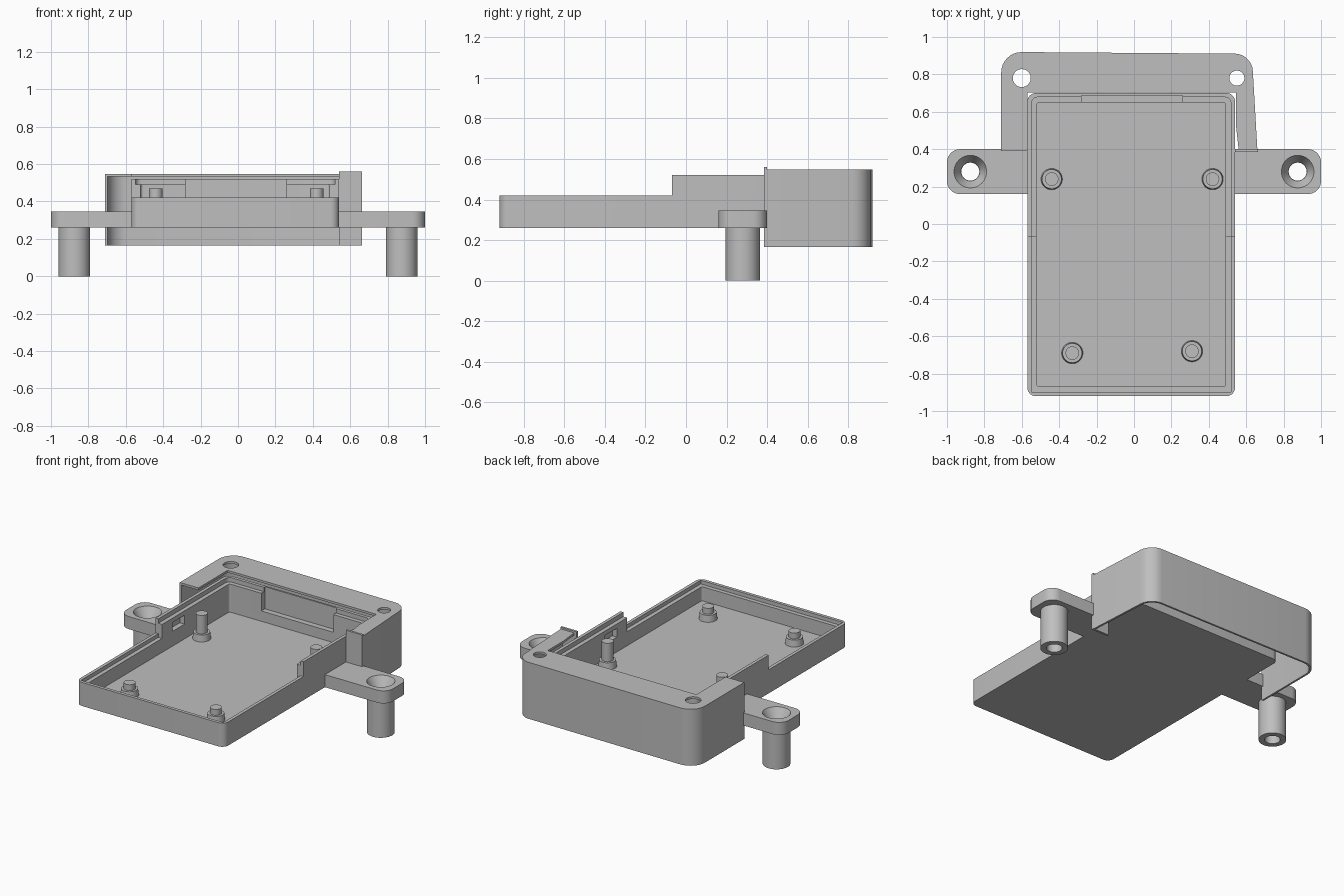
import bpy, bmesh, math
from mathutils import Vector

cube = bpy.data.objects.get("Cube")
if cube:
    bpy.data.objects.remove(cube, do_unlink=True)

# Single plastic colour
GREY = (0.52, 0.52, 0.52, 1)
plastic = bpy.data.materials.new("grey_plastic")
plastic.use_nodes = True
plastic.diffuse_color = GREY
plastic.node_tree.nodes["Principled BSDF"].inputs["Base Color"].default_value = GREY


def rounded(corners, steps=8):
    """Outline from (x, y, radius) corners, each rounded with an arc."""
    pts = []
    for i, (x, y, r) in enumerate(corners):
        p = Vector((x, y))
        if r == 0:
            pts.append(p)
            continue
        u = (Vector(corners[i - 1][:2]) - p).normalized()
        v = (Vector(corners[(i + 1) % len(corners)][:2]) - p).normalized()
        for k in range(steps + 1):
            t = math.pi / 2 * k / steps
            pts.append(p + u * r * (1 - math.sin(t)) + v * r * (1 - math.cos(t)))
    return pts


def rect(x0, x1, y0, y1, r=0):
    return rounded([(x0, y0, r), (x1, y0, r), (x1, y1, r), (x0, y1, r)])


def finish(name, bm):
    bmesh.ops.recalc_face_normals(bm, faces=bm.faces)
    mesh = bpy.data.meshes.new(name)
    bm.to_mesh(mesh)
    bm.free()
    mesh.materials.append(plastic)
    obj = bpy.data.objects.new(name, mesh)
    bpy.context.collection.objects.link(obj)
    return obj


def prism(name, outline, z0, z1):
    bm = bmesh.new()
    face = bm.faces.new([bm.verts.new((p.x, p.y, z0)) for p in outline])
    top = bmesh.ops.extrude_face_region(bm, geom=[face])["geom"]
    verts = [g for g in top if isinstance(g, bmesh.types.BMVert)]
    bmesh.ops.translate(bm, vec=(0, 0, z1 - z0), verts=verts)
    return finish(name, bm)


def cone(name, x, y, z0, z1, r0, r1=None):
    bm = bmesh.new()
    bmesh.ops.create_cone(bm, cap_ends=True, segments=40, radius1=r0,
                          radius2=r0 if r1 is None else r1, depth=z1 - z0)
    bmesh.ops.translate(bm, vec=(x, y, (z0 + z1) / 2), verts=bm.verts)
    return finish(name, bm)


def boolean(obj, others, operation="DIFFERENCE"):
    """Apply boolean operations in order, removing the helper objects."""
    for other in others:
        mod = obj.modifiers.new("cut", "BOOLEAN")
        mod.operation, mod.solver, mod.object = operation, "EXACT", other
        bpy.context.view_layer.update()
        graph = bpy.context.evaluated_depsgraph_get()
        mesh = bpy.data.meshes.new_from_object(obj.evaluated_get(graph))
        obj.modifiers.clear()
        obj.data = mesh
        bpy.data.objects.remove(other, do_unlink=True)


X0, X1, Y0, Y1 = -0.57, 0.54, -0.92, 0.70
STEP, BASE = -0.07, 0.26


def inset(d, y1=Y1):
    return rect(X0 + d, X1 - d, Y0 + d, y1 - d, 0.045 - d * 0.6)


# Tray: stepped walls, hollow, with a rabbet round the rim
tray = prism("tray", inset(0), BASE, 0.52)
boolean(tray, [
    prism("front_step", rect(-1, 1, -1, STEP), 0.42, 1),
    prism("cavity", inset(0.05), 0.30, 1),
    prism("rear_rabbet", inset(0.022), 0.49, 1),
    prism("front_rabbet", rect(X0 + 0.022, X1 - 0.022, Y0 + 0.022, STEP, 0), 0.395, 1),
    prism("back_recess", rect(-0.28, 0.26, 0.6, 0.688), 0.37, 1),
    prism("side_pockets", rect(X0 + 0.015, X1 - 0.015, 0.04, 0.17), 0.40, 0.46),
])

# Standoffs with locating pins
for i, (x, y, top) in enumerate([(-0.44, 0.24, 0.47), (0.42, 0.24, 0.47),
                                 (-0.33, -0.69, 0.385), (0.31, -0.68, 0.385)]):
    cone(f"standoff_{i}", x, y, 0.29, 0.345, 0.058, 0.052)
    cone(f"pin_{i}", x, y, 0.33, top, 0.036)

# Mounting ears with hollow legs and countersunk holes
for side, s, inner in (("right", -1, 0.55), ("left", 1, 0.52)):
    a, b = s * inner, s
    ear = prism(f"{side}_ear", rounded([(a, 0.16, 0), (b, 0.16, 0.07),
                                        (b, 0.40, 0.07), (a, 0.40, 0)]), BASE, 0.345)
    cx, cy = s * 0.875, 0.28
    boolean(ear, [cone("leg", cx, cy, 0, 0.28, 0.085)], "UNION")
    boolean(ear, [cone("bore", cx, cy, -0.1, 0.5, 0.048),
                  cone("countersink", cx, cy, 0.28, 0.35, 0.05, 0.09)])

# Rear hood: thin walls and top, open below and at the front
hood = prism("rear_hood", rounded([(-0.71, 0.39, 0), (-0.71, 0.92, 0.11),
                                   (0.63, 0.91, 0.09), (0.66, 0.39, 0)]), 0.165, 0.548)
boolean(hood, [
    prism("hollow", rounded([(-0.697, 0.3, 0), (-0.697, 0.907, 0.1),
                             (0.617, 0.897, 0.08), (0.651, 0.3, 0)]), 0, 0.533),
    prism("tray_opening", rect(X0, X1 + 0.005, 0.2, Y1 + 0.003), 0.1, 1),
    prism("slit", rounded([(0.54, 0.3, 0), (0.57, 0.3, 0), (0.545, 0.53, 0),
                           (0.54, 0.53, 0)]), 0.5, 1),
    cone("right_hole", -0.6, 0.78, 0.4, 1, 0.048),
    cone("left_hole", 0.55, 0.78, 0.4, 1, 0.04),
])

# Upright flap closing the hood beside the left ear
prism("hood_flap", rect(0.54, 0.662, 0.385, 0.4), 0.165, 0.56)

# Smooth the round surfaces, keep edges sharp
for obj in bpy.context.scene.objects:
    obj.select_set(obj.type == "MESH")
    if obj.type == "MESH":
        bpy.context.view_layer.objects.active = obj
bpy.ops.object.shade_smooth_by_angle(angle=math.radians(30))
